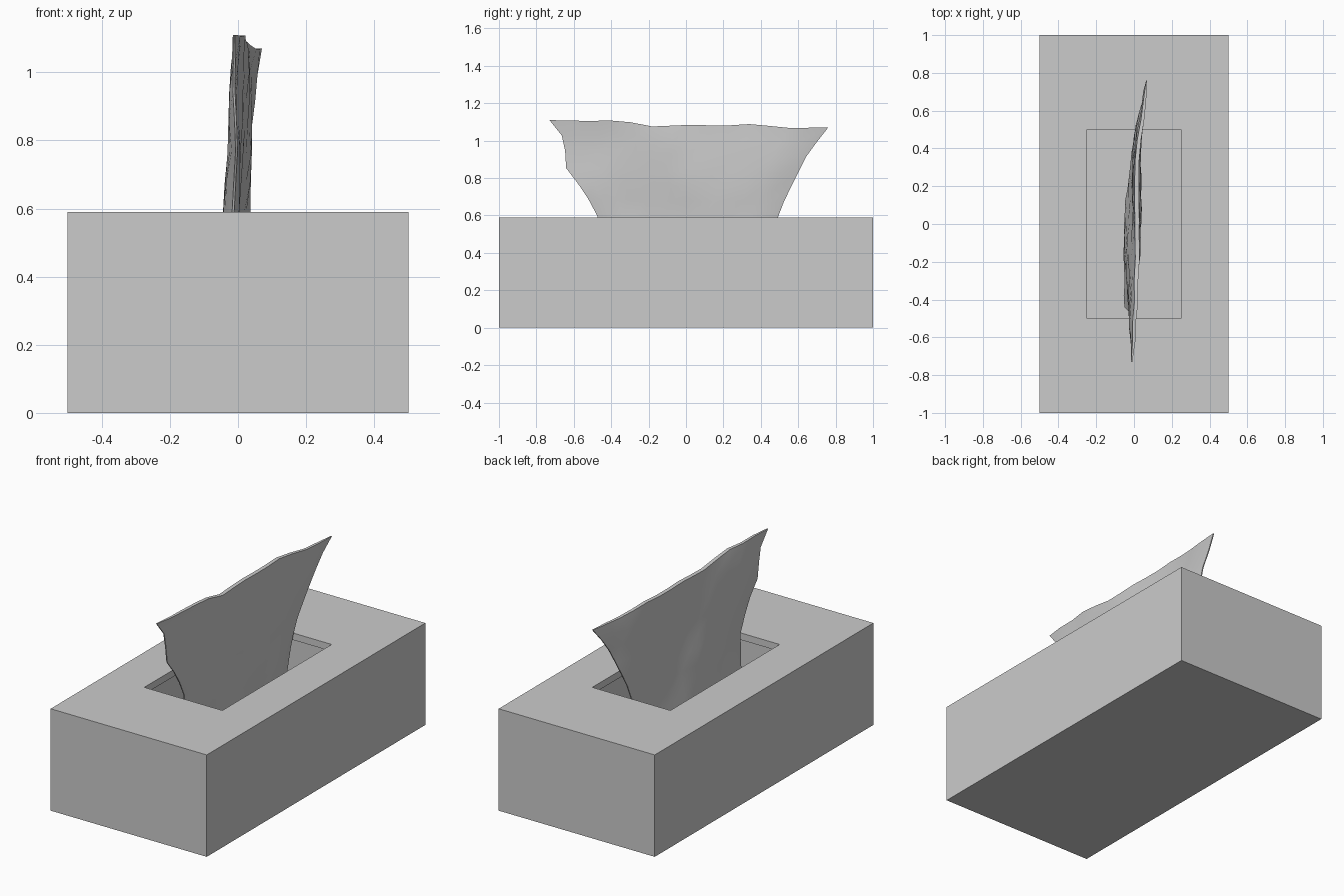
import bpy, bmesh, math, random

if "Cube" in bpy.data.objects:
    bpy.data.objects.remove(bpy.data.objects["Cube"])

random.seed(4)


def make_object(name, bm):
    bmesh.ops.recalc_face_normals(bm, faces=bm.faces)
    mesh = bpy.data.meshes.new(name)
    bm.to_mesh(mesh)
    bm.free()
    obj = bpy.data.objects.new(name, mesh)
    bpy.context.collection.objects.link(obj)
    return obj


def lerp_table(table, t):
    for (a, va), (b, vb) in zip(table, table[1:]):
        if t <= b:
            return va + (vb - va) * (t - a) / (b - a)
    return table[-1][1]


# Box: hollow shell with a rectangular opening in the top
def ring(bm, x, y, z):
    return [bm.verts.new((sx * x, sy * y, z))
            for sx, sy in ((-1, -1), (1, -1), (1, 1), (-1, 1))]


WALL = 0.04
HEIGHT = 0.59
bm = bmesh.new()
rings = [ring(bm, *r) for r in (
    (0.5, 1.0, 0), (0.5, 1.0, HEIGHT),
    (0.25, 0.5, HEIGHT), (0.25, 0.5, HEIGHT - WALL),
    (0.5 - WALL, 1 - WALL, HEIGHT - WALL), (0.5 - WALL, 1 - WALL, WALL))]
for a, b in zip(rings, rings[1:]):
    for i in range(4):
        j = (i + 1) % 4
        bm.faces.new((a[i], a[j], b[j], b[i]))
bm.faces.new(rings[0])
bm.faces.new(rings[-1])
make_object("tissue_box", bm)

# Tissue: thin folded sheet, flared to two pointed upper corners
left = [(0.36, -0.44), (0.50, -0.47), (0.59, -0.47), (0.74, -0.55),
        (0.84, -0.64), (1.01, -0.65), (1.11, -0.73)]
right = [(0.36, 0.44), (0.50, 0.47), (0.59, 0.49), (0.69, 0.53),
         (0.83, 0.60), (0.93, 0.65), (1.07, 0.76), (1.11, 0.76)]
top = [(0, 1.11), (0.15, 1.105), (0.25, 1.11), (0.36, 1.075), (0.49, 1.085),
       (0.62, 1.08), (0.73, 1.09), (0.84, 1.068), (1, 1.07)]
levels = [0.36, 0.45, 0.52, 0.59, 0.68, 0.76, 0.84, 0.93, 1.01, 1.09]
COLS = 14
bm = bmesh.new()
front, back = [], []
for k, level in enumerate(levels):
    v = k / (len(levels) - 1)
    row_f, row_b = [], []
    for c in range(COLS + 1):
        u = c / COLS
        z = 0.36 + (level - 0.36) * (lerp_table(top, u) - 0.36) / 0.73
        y = lerp_table(left, z) * (1 - u) + lerp_table(right, z) * u
        lean = 0.055 * u * u * v - 0.045 * (1 - u) * (1 - v) ** 2
        fold = 0.008 * math.sin(9 * u + 5 * v) + random.uniform(-0.005, 0.005)
        half = 0.003 + 0.022 * math.sqrt(math.sin(math.pi * u) + 1e-6) * (1 - 0.6 * v ** 4)
        x = lean + fold
        row_f.append(bm.verts.new((x + half, y, z)))
        row_b.append(bm.verts.new((x - half, y, z)))
    front.append(row_f)
    back.append(row_b)
loops = [f + b[::-1] for f, b in zip(front, back)]
for a, b in zip(loops, loops[1:]):
    for i in range(len(a)):
        j = (i + 1) % len(a)
        bm.faces.new((a[i], a[j], b[j], b[i]))
for f, b in ((front[0], back[0]), (front[-1], back[-1])):
    for i in range(COLS):
        bm.faces.new((f[i], f[i + 1], b[i + 1], b[i]))
tissue = make_object("tissue", bm)
bpy.context.view_layer.objects.active = tissue
tissue.select_set(True)
bpy.ops.object.shade_smooth_by_angle(angle=math.radians(60))
